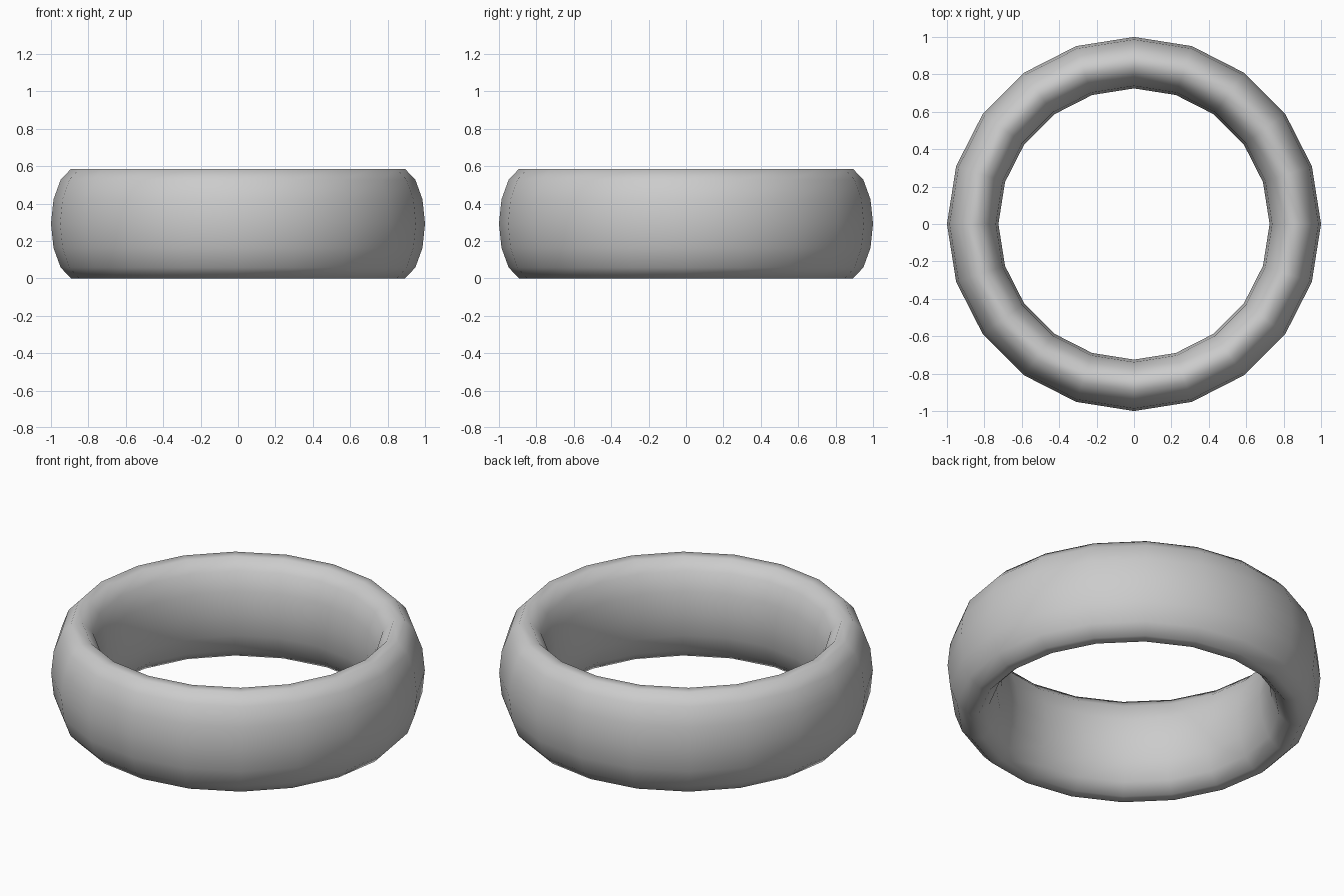
import bpy

if "Cube" in bpy.data.objects:
    bpy.data.objects.remove(bpy.data.objects["Cube"])

# Ring band: a coarse torus stretched upward to an oval cross-section
half_width = 0.1375
half_height = 0.30
bpy.ops.mesh.primitive_torus_add(
    major_segments=20, minor_segments=14,
    major_radius=1 - half_width, minor_radius=half_width,
    location=(0, 0, 0.2925))
ring = bpy.context.object
ring.name = "ring_band"
ring.scale.z = half_height / half_width
bpy.ops.object.transform_apply(location=True, rotation=False, scale=True)
bpy.ops.object.shade_smooth()
